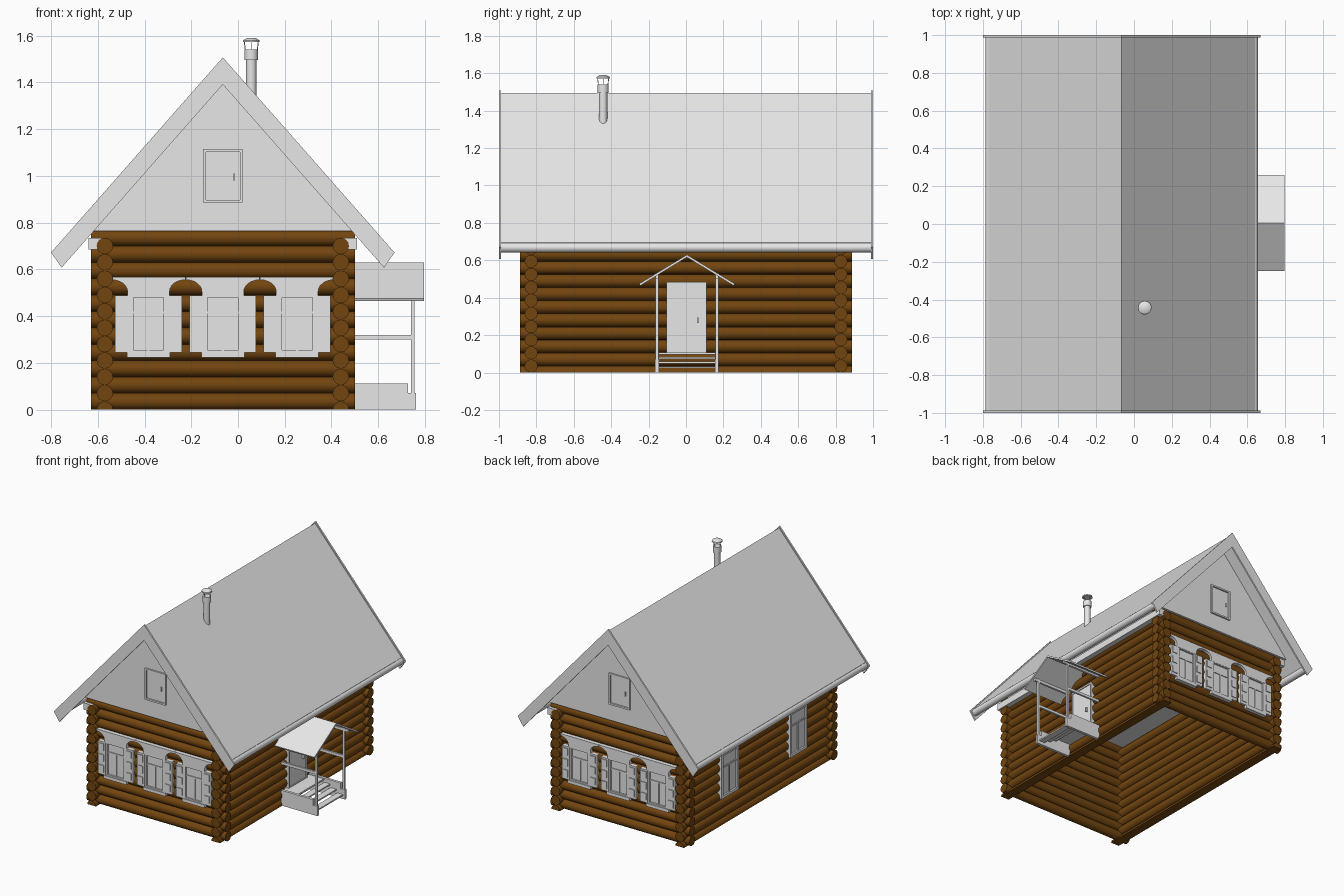
import bpy, bmesh
from math import pi, sin, cos
from mathutils import Matrix, Vector

if "Cube" in bpy.data.objects:
    bpy.data.objects.remove(bpy.data.objects["Cube"])


def material(name, rgb):
    m = bpy.data.materials.new(name)
    m.use_nodes = True
    m.diffuse_color = (*rgb, 1)
    bsdf = next(n for n in m.node_tree.nodes if n.type == "BSDF_PRINCIPLED")
    bsdf.inputs["Base Color"].default_value = (*rgb, 1)
    return m


BROWN = material("brown log", (0.17, 0.06, 0.005))
GREY = material("light grey", (0.8, 0.8, 0.8))
CX = -0.065           # house axis
HX, HY = 0.505, 0.828  # wall centre lines
R = 0.035             # log radius
UP = Vector((0, 0, 1))


def frame(out, origin=(0, 0, 0)):
    """Wall frame: local x runs across, y runs up, z points outward."""
    out = Vector(out)
    rot = Matrix((UP.cross(out), UP, out)).transposed()
    return Matrix.Translation(origin) @ rot.to_4x4()


FRONT = frame((0, -1, 0), (CX, 0, 0))
BACK = frame((0, 1, 0), (CX, 0, 0))
LEFT = frame((-1, 0, 0))
RIGHT = frame((1, 0, 0))


def finish(name, bm, mat):
    bmesh.ops.recalc_face_normals(bm, faces=bm.faces)
    me = bpy.data.meshes.new(name)
    bm.to_mesh(me)
    bm.free()
    me.materials.append(mat)
    ob = bpy.data.objects.new(name, me)
    bpy.context.collection.objects.link(ob)
    return ob


def prisms(name, parts, mat=GREY, m=FRONT):
    """Extrude outlines (points, depth from, depth to) in a wall frame."""
    bm = bmesh.new()
    for pts, d0, d1 in parts:
        a = [bm.verts.new(m @ Vector((u, v, d0))) for u, v in pts]
        b = [bm.verts.new(m @ Vector((u, v, d1))) for u, v in pts]
        bm.faces.new(a)
        bm.faces.new(b)
        for i in range(len(a)):
            j = (i + 1) % len(a)
            bm.faces.new((a[i], a[j], b[j], b[i]))
    return finish(name, bm, mat)


def rect(u0, u1, v0, v1):
    return [(u0, v0), (u1, v0), (u1, v1), (u0, v1)]


def ring(u0, u1, v0, v1, w):
    """Four bars around a rectangle."""
    return [rect(u0, u0 + w, v0, v1), rect(u1 - w, u1, v0, v1),
            rect(u0 + w, u1 - w, v0, v0 + w), rect(u0 + w, u1 - w, v1 - w, v1)]


def rods(name, parts, mat=GREY, sides=16, clip=False):
    """Tapered cylinders (start, end, radius from, radius to)."""
    bm = bmesh.new()
    for p, q, r0, r1 in parts:
        p, q = Vector(p), Vector(q)
        m = (q - p).to_track_quat("Z", "Y").to_matrix().to_4x4()
        bmesh.ops.create_cone(bm, cap_ends=True, segments=sides, radius1=r0, radius2=r1,
                              depth=(q - p).length, matrix=Matrix.Translation((p + q) / 2) @ m)
    if clip:
        geom = bm.verts[:] + bm.edges[:] + bm.faces[:]
        cut = bmesh.ops.bisect_plane(bm, geom=geom, plane_co=(0, 0, 0), plane_no=(0, 0, 1),
                                     clear_inner=True)["geom_cut"]
        bmesh.ops.edgeloop_fill(bm, edges=[e for e in cut if isinstance(e, bmesh.types.BMEdge)])
    return finish(name, bm, mat)


# Log walls: side courses sit half a log below the end courses
side, end = [], []
for k in range(11):
    z = 2 * R * k
    for s in (-1, 1):
        x = CX + s * HX
        side.append(((x, -0.888, z), (x, 0.888, z), R, R))
        end.append(((CX - 0.565, s * HY, z + R), (CX + 0.565, s * HY, z + R), R, R))
rods("side_wall_logs", side, BROWN, clip=True)
rods("end_wall_logs", end, BROWN)
prisms("ceiling", [(rect(-HX, HX, 0.74, 0.755), -HY, HY)])
prisms("wall_plates", [(rect(s * 0.54 - 0.035, s * 0.54 + 0.035, 0.685, 0.735), -0.885, 0.885)
                       for s in (-1, 1)])

# Roof slopes, bargeboards and gutters
TOP, SLOPE = 1.495, 1.136


def slope(top, w, drop, w2=None):
    """Chevron outline with its ridge at top, sides w wide and drop thick."""
    w2 = w2 or w
    return [(-w, top - w * SLOPE), (0, top), (w, top - w * SLOPE),
            (w2, top - drop - w2 * SLOPE), (0, top - drop), (-w2, top - drop - w2 * SLOPE)]


prisms("roof", [(slope(TOP, 0.705, 0.04), -0.99, 0.99)])
prisms("bargeboards", [(slope(1.507, 0.735, 0.116, 0.69), s * 0.988, s) for s in (-1, 1)])
rods("gutters", [((CX + s * 0.695, -0.995, 0.668), (CX + s * 0.695, 0.995, 0.668), 0.026, 0.026)
                 for s in (-1, 1)])

# Gable ends with framed attic hatches
for m, label in ((FRONT, "front"), (BACK, "back")):
    w = (TOP - 0.03 - 0.765) / SLOPE
    prisms(label + "_gable", [([(-w, 0.765), (w, 0.765), (0, TOP - 0.03)], 0.845, 0.862)], m=m)
    hatch = [(r, 0.86, 0.874) for r in ring(-0.085, 0.085, 0.885, 1.115, 0.012)]
    hatch += [(rect(-0.07, 0.07, 0.9, 1.1), 0.86, 0.867),
              (rect(0.045, 0.052, 0.98, 1.01), 0.86, 0.874)]
    prisms(label + "_attic_hatch", hatch, m=m)


# Windows
def sash(c, z0, z1, hw, d):
    """Casing, pane and glazing bars."""
    mid = z0 + 0.68 * (z1 - z0)
    parts = [(r, d - 0.02, d + 0.014) for r in ring(c - hw, c + hw, z0, z1, 0.02)]
    parts += [(rect(c - hw + 0.01, c + hw - 0.01, z0 + 0.01, z1 - 0.01), d - 0.02, d + 0.002),
              (rect(c - 0.005, c + 0.005, z0, mid), d - 0.02, d + 0.008),
              (rect(c - hw + 0.01, c + hw - 0.01, mid - 0.005, mid + 0.005), d - 0.02, d + 0.008)]
    return parts


def scalloped_head(c):
    arc = [(0.158 - 0.068 * cos(t * pi / 12), 0.505 + 0.05 * sin(t * pi / 12)) for t in range(7)]
    half = [(0.09, 0.485)] + arc + [(0.158, 0.568)]
    return [(c + u, v) for u, v in half] + [(c - u, v) for u, v in reversed(half)]


WALL = HY + R
for m, label in ((FRONT, "front"), (BACK, "back")):
    for i, c in enumerate((-0.318, 0, 0.318)):
        name = f"{label}_window_{i + 1}"
        prisms(name, sash(c, 0.235, 0.5, 0.085, WALL), m=m)
        prisms(name + "_head", [(scalloped_head(c), WALL - 0.015, WALL + 0.016)], m=m)
        prisms(name + "_sill", [(rect(c - 0.092, c + 0.092, 0.222, 0.245),
                                 WALL - 0.02, WALL + 0.02)], m=m)
        shutters = []
        for s in (-1, 1):
            u = c + s * 0.111
            shutters.append((rect(u - 0.032, u + 0.032, 0.245, 0.487), WALL - 0.01, WALL + 0.016))
            for z in (0.265, 0.345, 0.425):
                shutters.append((rect(u - 0.02, u + 0.02, z, z + 0.05), WALL, WALL + 0.022))
        prisms(name + "_shutters", shutters, m=m)

side_face = HX + R - CX
for i, y in enumerate((0.37, -0.43)):
    prisms(f"left_window_{i + 1}", sash(-y, 0.2, 0.53, 0.1, side_face), m=LEFT)

# Door with its casing and handle
face = CX + HX + R
door = [(rect(-0.095, 0.1, 0.11, 0.475), face - 0.03, face + 0.006)]
door += [(r, face - 0.03, face + 0.012) for r in ring(-0.105, 0.11, 0.1, 0.485, 0.012)]
door += [(rect(0.058, 0.066, 0.265, 0.295), face, face + 0.022)]
prisms("door", door, m=RIGHT)

# Porch: roof, posts, rails, purlins
PY = 0.005
prisms("porch_roof", [([(PY - 0.255, 0.475), (PY, 0.63), (PY + 0.255, 0.475),
                        (PY + 0.25, 0.464), (PY, 0.616), (PY - 0.25, 0.464)],
                       face - 0.02, 0.797)], m=RIGHT)
posts, rails, cheeks = [], [], []
for s in (-1, 1):
    y = PY + s * 0.16
    posts.append((rect(y - 0.008, y + 0.008, 0.06, 0.525), 0.74, 0.756))
    rails.append((rect(y - 0.007, y + 0.007, 0.3, 0.32), face - 0.01, 0.745))
    rails.append((rect(y - 0.008, y + 0.008, 0.5, 0.52), face - 0.01, 0.785))
    cheeks.append((rect(y - 0.01, y + 0.01, 0, 0.112), face - 0.01, 0.727))
    cheeks.append((rect(y - 0.01, y + 0.01, 0, 0.07), 0.727, 0.762))
prisms("porch_posts", posts, m=RIGHT)
prisms("porch_rails", rails, m=RIGHT)
prisms("step_cheeks", cheeks, m=RIGHT)

# Landing and open treads
treads = [(rect(PY - 0.16, PY + 0.16, 0.095, 0.107), face - 0.01, 0.59)]
for i in range(3):
    z, x = 0.073 - 0.025 * i, 0.595 + 0.052 * i
    treads.append((rect(PY - 0.16, PY + 0.16, z, z + 0.01), x, x + 0.046))
prisms("porch_steps", treads, m=RIGHT)

# Chimney pipe with collar, struts and cap
X, Y = 0.057, -0.443


def stack(z0, z1, r0, r1):
    return ((X, Y, z0), (X, Y, z1), r0, r1)


rods("chimney_pipe", [stack(1.28, 1.5, 0.022, 0.022), stack(1.495, 1.54, 0.029, 0.029)], sides=24)
rods("chimney_cap", [stack(1.572, 1.58, 0.036, 0.035), stack(1.58, 1.59, 0.035, 0.018)], sides=24)
struts = []
for i in range(4):
    dx, dy = cos(i * pi / 2), sin(i * pi / 2)
    struts.append(((X + 0.025 * dx, Y + 0.025 * dy, 1.535),
                   (X + 0.03 * dx, Y + 0.03 * dy, 1.575), 0.002, 0.002))
rods("chimney_struts", struts, sides=6)

# Smooth the round parts
bpy.ops.object.select_all(action="DESELECT")
for ob in bpy.context.collection.objects:
    if ob.type == "MESH" and ("logs" in ob.name or "chimney" in ob.name or "gutter" in ob.name):
        ob.select_set(True)
        bpy.context.view_layer.objects.active = ob
bpy.ops.object.shade_smooth_by_angle(angle=pi / 5)
